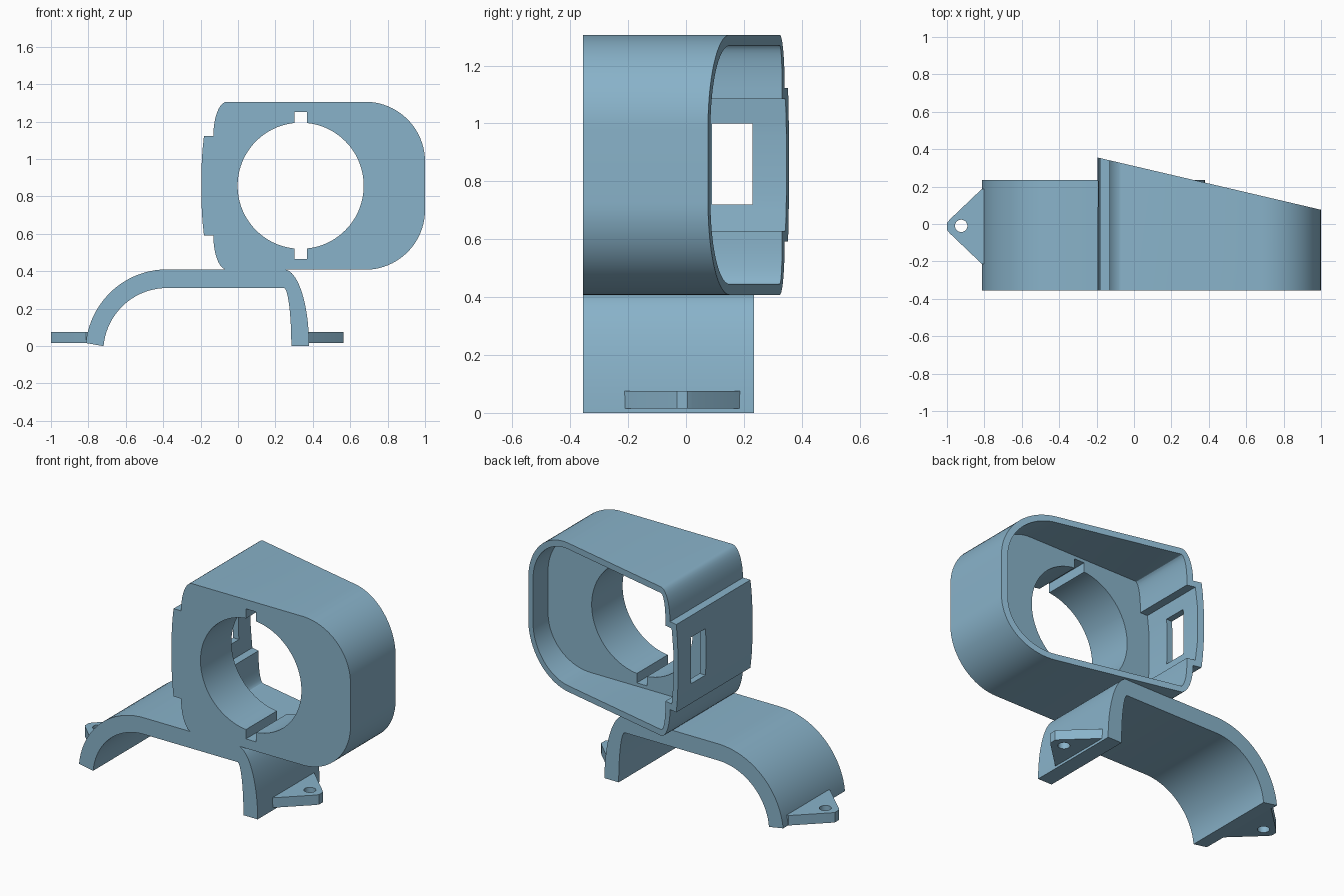
import bpy, math

if "Cube" in bpy.data.objects:
    bpy.data.objects.remove(bpy.data.objects["Cube"])

blue = bpy.data.materials.new("steel blue")
blue.use_nodes = True
COLOR = (0.25, 0.45, 0.59, 1)
blue.diffuse_color = COLOR
blue.node_tree.nodes["Principled BSDF"].inputs["Base Color"].default_value = COLOR

FRONT = -0.355


def prism(name, outline, lo, hi, axis="Y"):
    """Extrude a closed outline along Y (x,z points) or Z (x,y points)."""
    def place(p, d):
        return (p[0], d, p[1]) if axis == "Y" else (p[0], p[1], d)
    n = len(outline)
    verts = [place(p, lo) for p in outline]
    verts += [place(p, hi(p[0]) if callable(hi) else hi) for p in outline]
    faces = [tuple(range(n)), tuple(range(2 * n - 1, n - 1, -1))]
    faces += [(i, i + n, (i + 1) % n + n, (i + 1) % n) for i in range(n)]
    mesh = bpy.data.meshes.new(name)
    mesh.from_pydata(verts, [], faces)
    mesh.materials.append(blue)
    obj = bpy.data.objects.new(name, mesh)
    bpy.context.collection.objects.link(obj)
    # consistent outward normals
    activate(obj)
    bpy.ops.object.mode_set(mode="EDIT")
    bpy.ops.mesh.select_all(action="SELECT")
    bpy.ops.mesh.normals_make_consistent(inside=False)
    bpy.ops.object.mode_set(mode="OBJECT")
    return obj


def activate(obj):
    bpy.ops.object.select_all(action="DESELECT")
    obj.select_set(True)
    bpy.context.view_layer.objects.active = obj


def cut(obj, cutter):
    """Subtract the cutter and discard it."""
    activate(obj)
    mod = obj.modifiers.new("cut", "BOOLEAN")
    mod.operation, mod.solver, mod.object = "DIFFERENCE", "EXACT", cutter
    bpy.ops.object.modifier_apply(modifier=mod.name)
    bpy.data.objects.remove(cutter)


def smooth(obj):
    activate(obj)
    bpy.ops.object.shade_smooth_by_angle(angle=math.radians(25))


def arc(cx, cy, rx, ry, start, end, steps=20):
    angles = [math.radians(start + (end - start) * i / steps) for i in range(steps + 1)]
    return [(cx + rx * math.cos(a), cy + ry * math.sin(a)) for a in angles]


def rect(x0, x1, y0, y1):
    return [(x0, y0), (x1, y0), (x1, y1), (x0, y1)]


# Housing: rounded on one end, stepped side plate on the other, slanted open back
MID = 0.857


def housing_outline(t):
    half = 0.449 - t
    top = arc(0.68, MID + 0.129, 0.32 - t, 0.32 - t, 0, 90)
    top += arc(-0.06, MID + 0.264, 0.072 - t, 0.185 - t, 90, 180, 10)
    top += [(-0.132 + t, MID + 0.265 - t), (-0.182 + t, MID + 0.265 - t),
            (-0.19 + t, MID + 0.19 - t), (-0.195 + t, MID + 0.1)]
    return top + [(x, 2 * MID - z) for x, z in reversed(top)]


housing = prism("housing", housing_outline(0), FRONT, lambda x: 0.31 - 0.234 * x)
cut(housing, prism("cavity", housing_outline(0.037), -0.06, 0.6))
cut(housing, prism("bore", arc(0.335, MID, 0.337, 0.337, 0, 357, 119), -0.5, 0.02))
cut(housing, prism("key_slots", rect(0.302, 0.37, 0.465, 1.25), -0.5, 0.01))
cut(housing, prism("window", rect(-0.4, 0.0, 0.72, 1.0), 0.09, 0.23))
smooth(housing)

# Arched bracket carrying the housing
bracket_outline = (arc(-0.38, -0.03, 0.436, 0.44, 174, 90)
                   + arc(0.245, 0, 0.135, 0.41, 90, 0)
                   + arc(0.245, 0, 0.04, 0.31, 0, 90)
                   + arc(-0.38, -0.03, 0.34, 0.34, 90, 175))
bracket = prism("bracket", bracket_outline, FRONT, 0.235)
smooth(bracket)


# Triangular mounting tabs with screw holes
def tab(name, tip, side):
    shape = [(0.23, 0.2), (0.19, 0.2), (0.018, 0.036), (0.004, 0.018)]
    shape += [(d, -w) for d, w in reversed(shape)]
    obj = prism(name, [(tip - side * d, w - 0.013) for d, w in shape], 0.015, 0.075, "Z")
    hole = arc(tip - side * 0.08, -0.01, 0.033, 0.033, 0, 350, 35)
    cut(obj, prism("screw_hole", hole, -0.1, 0.2, "Z"))
    smooth(obj)


tab("right_tab", -1.004, -1)
tab("left_tab", 0.567, 1)
